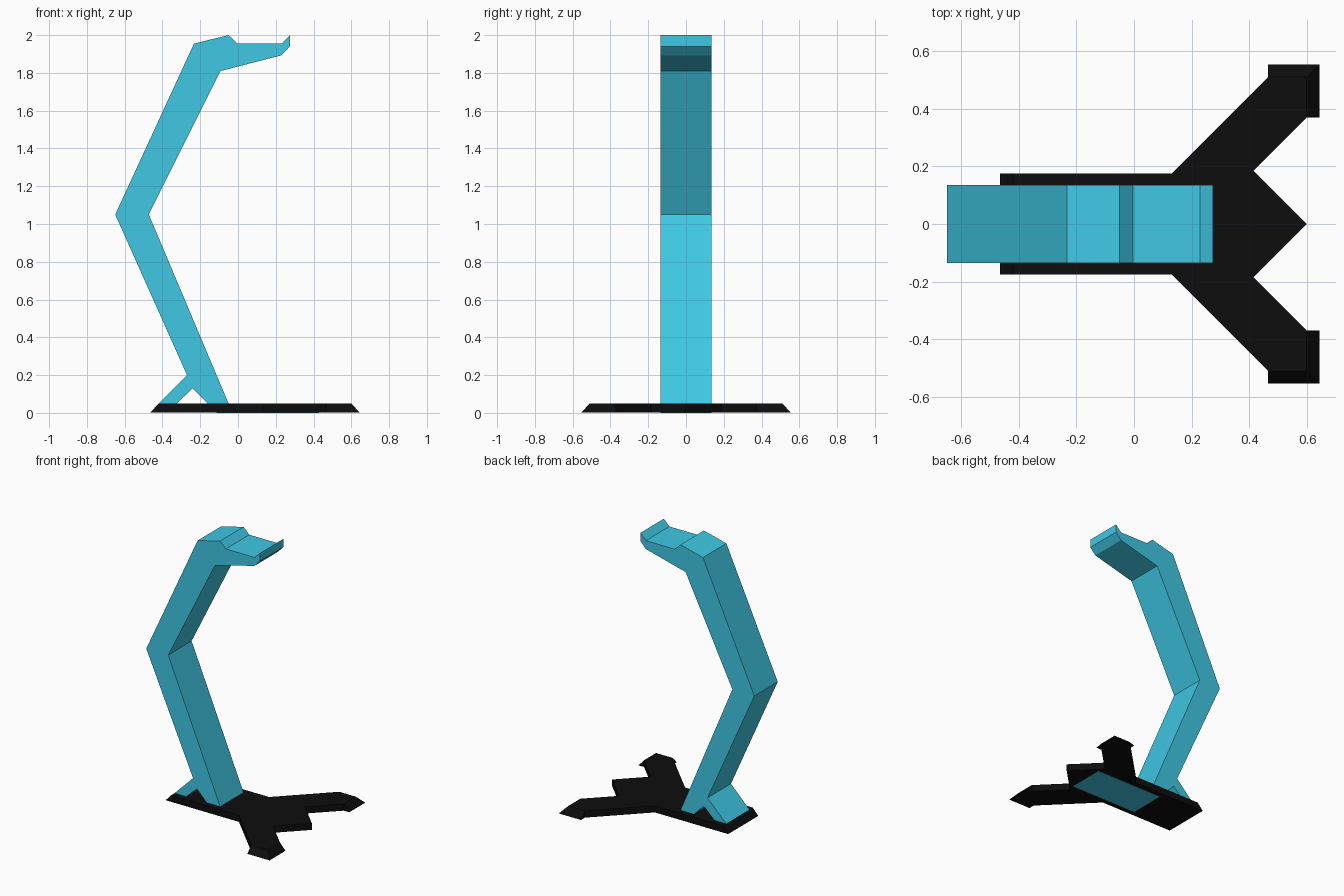
import bpy, bmesh

if "Cube" in bpy.data.objects:
    bpy.data.objects.remove(bpy.data.objects["Cube"])


def material(name, color):
    m = bpy.data.materials.new(name)
    m.diffuse_color = (*color, 1)
    m.use_nodes = True
    m.node_tree.nodes["Principled BSDF"].inputs["Base Color"].default_value = m.diffuse_color
    return m


def loft(name, ring_a, ring_b, mat):
    """Solid between two matching rings of 3D points."""
    bm = bmesh.new()
    a = [bm.verts.new(p) for p in ring_a]
    b = [bm.verts.new(p) for p in ring_b]
    bm.faces.new(a)
    bm.faces.new(b[::-1])
    n = len(a)
    for i in range(n):
        j = (i + 1) % n
        bm.faces.new((a[i], b[i], b[j], a[j]))
    bmesh.ops.remove_doubles(bm, verts=bm.verts, dist=0.0005)
    bmesh.ops.recalc_face_normals(bm, faces=bm.faces)
    mesh = bpy.data.meshes.new(name)
    bm.to_mesh(mesh)
    bm.free()
    mesh.materials.append(mat)
    obj = bpy.data.objects.new(name, mesh)
    bpy.context.collection.objects.link(obj)
    return obj


def mirrored(half, z):
    """Closed outline from a half outline whose last point lies on y = 0."""
    full = half + [(x, -y) for x, y in half[-2::-1]]
    return [(x, y, z) for x, y in full]


teal = material("teal", (0.05, 0.58, 0.78))
black = material("black", (0.004, 0.004, 0.004))
W = 0.136

# Arm: bent column with rear brace and the cradle on top
profile = [(-0.42, 0.05), (-0.27, 0.20), (-0.65, 1.05), (-0.233, 1.955),
           (-0.05, 2.0), (-0.003, 1.955), (0.23, 1.955), (0.275, 2.0),
           (0.275, 1.94), (0.23, 1.893), (-0.092, 1.81), (-0.472, 1.05),
           (-0.05, 0.05), (-0.16, 0.05), (-0.24, 0.13), (-0.325, 0.05)]
loft("arm", [(x, -W, z) for x, z in profile], [(x, W, z) for x, z in profile], teal)

# Base: forked plate, with sloped skirts at the back and on both feet
low = [(-0.465, 0.175), (0.13, 0.175), (0.465, 0.51), (0.465, 0.555), (0.645, 0.555),
       (0.645, 0.37), (0.60, 0.37), (0.415, 0.185), (0.60, 0)]
high = [(-0.42, 0.175), (0.13, 0.175), (0.465, 0.51), (0.465, 0.51), (0.60, 0.51),
        (0.60, 0.37), (0.60, 0.37), (0.415, 0.185), (0.60, 0)]
loft("base", mirrored(low, 0.001), mirrored(high, 0.05), black)

# Flush panel under the base
panel = [(-0.115, -W), (0.43, -W), (0.43, W), (-0.115, W)]
loft("underside_panel", [(x, y, 0) for x, y in panel],
     [(x, y, 0.03) for x, y in panel], teal)
